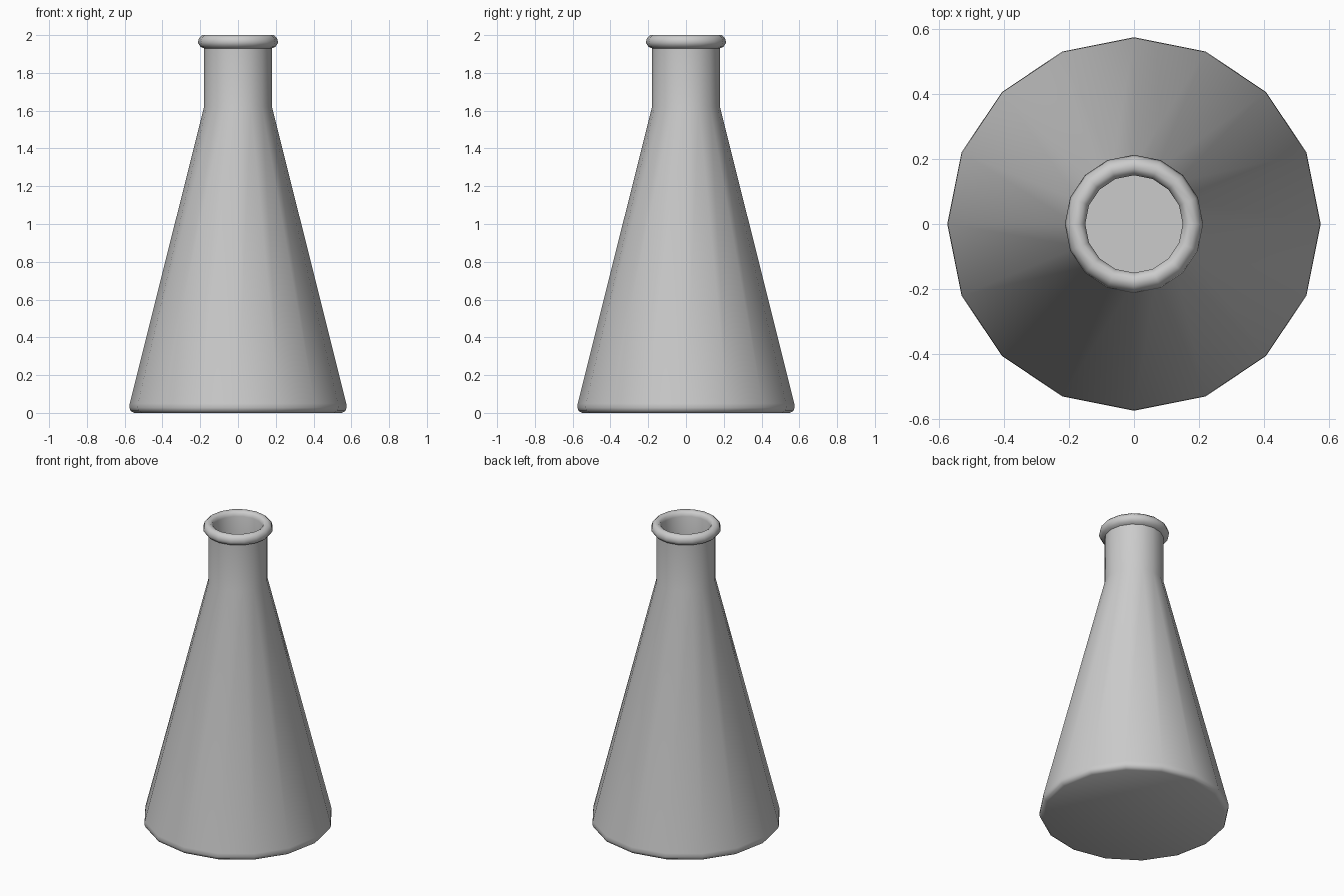
import bpy, bmesh, math

if "Cube" in bpy.data.objects:
    bpy.data.objects.remove(bpy.data.objects["Cube"])

SIDES = 16


def lathe(name, profile, sides):
    """Revolve an (r, z) profile around z; radius 0 closes to a point."""
    bm = bmesh.new()
    rings = []
    for r, z in profile:
        if r == 0:
            rings.append([bm.verts.new((0, 0, z))] * sides)
        else:
            rings.append([bm.verts.new((r * math.cos(i * math.tau / sides),
                                        r * math.sin(i * math.tau / sides), z))
                          for i in range(sides)])
    for a, b in zip(rings, rings[1:]):
        for i in range(sides):
            j = (i + 1) % sides
            bm.faces.new(list(dict.fromkeys((a[i], a[j], b[j], b[i]))))
    bmesh.ops.recalc_face_normals(bm, faces=bm.faces)
    mesh = bpy.data.meshes.new(name)
    bm.to_mesh(mesh)
    bm.free()
    obj = bpy.data.objects.new(name, mesh)
    bpy.context.collection.objects.link(obj)
    bpy.context.view_layer.objects.active = obj
    obj.select_set(True)
    bpy.ops.object.shade_smooth_by_angle(angle=math.radians(50))
    obj.select_set(False)
    return obj


# Outer wall: flat base, rounded foot, cone and straight neck
outer = [(0, 0), (0.55, 0), (0.568, 0.01), (0.575, 0.027), (0.573, 0.05),
         (0.18, 1.62), (0.18, 1.93)]
# Rolled lip
lip = [(0.198, 1.938), (0.213, 1.96), (0.206, 1.985), (0.19, 2.0),
       (0.17, 2.0), (0.156, 1.99), (0.15, 1.97)]
# Inner wall and floor
inner = [(0.15, 1.615), (0.54, 0.05), (0.53, 0.03), (0, 0.03)]

lathe("conical_flask", outer + lip + inner, SIDES)
